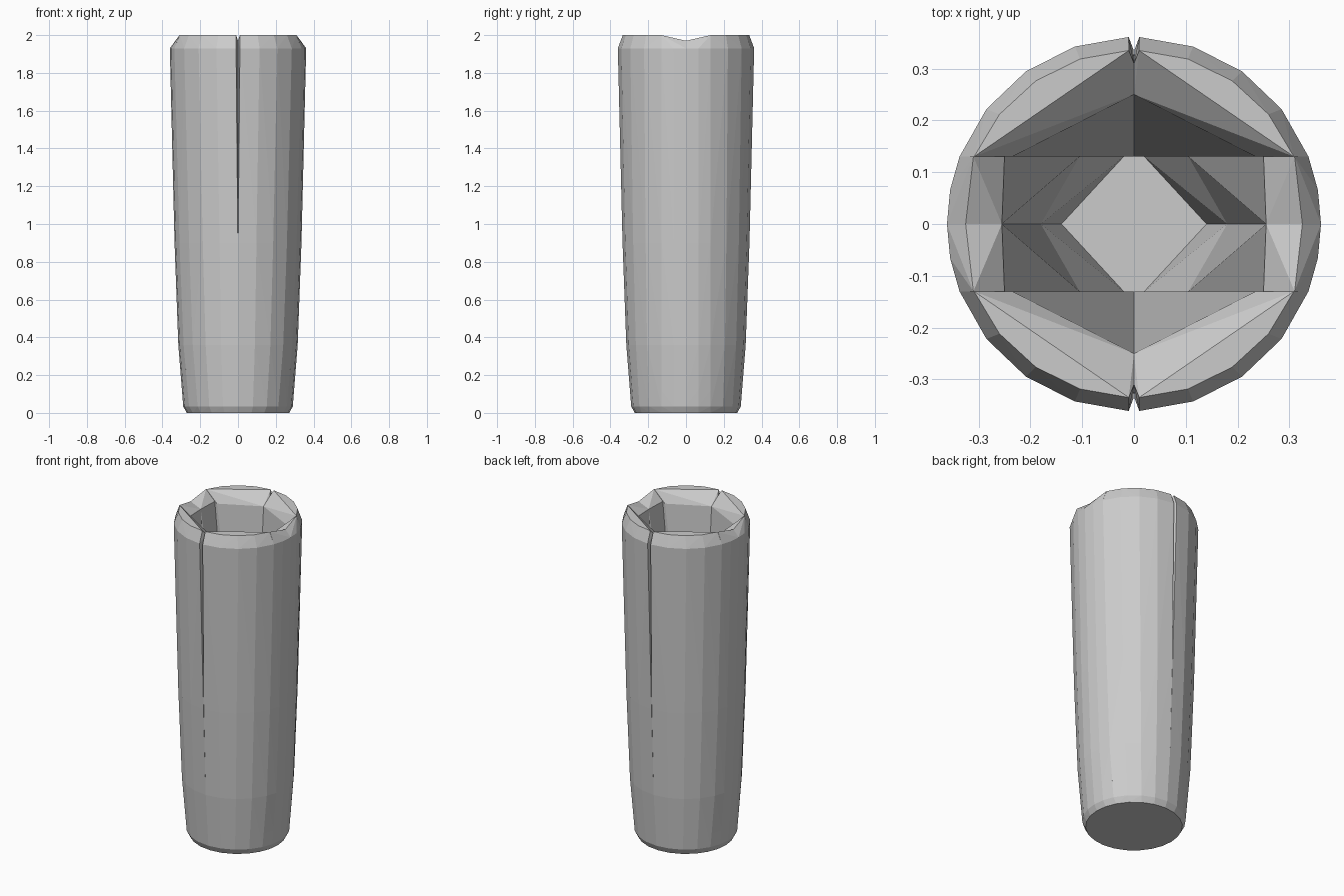
import bpy, bmesh, math

if "Cube" in bpy.data.objects:
    bpy.data.objects.remove(bpy.data.objects["Cube"])

# Outer profile (height, radius) of the tapered tumbler
PROFILE = [(0, .272), (.035, .29), (.36, .316), (.9, .336), (1.93, .361), (2, .335)]
CUT = .13      # split line between side and front/back wall panels
FLOOR = .12    # top of the base
STEP = .36     # seam between lower and upper side panels


def radius(z):
    for (z0, r0), (z1, r1) in zip(PROFILE, PROFILE[1:]):
        if z <= z1:
            return r0 + (r1 - r0) * (z - z0) / (z1 - z0)
    return PROFILE[-1][1]


def hull(name, pts, sx=1, sy=1):
    """Flat-faced convex part, mirrored by the signs."""
    bm = bmesh.new()
    for x, y, z in pts:
        bm.verts.new((x * sx, y * sy, z))
    res = bmesh.ops.convex_hull(bm, input=bm.verts[:])
    junk = {v for v in res["geom_interior"] + res["geom_unused"]
            if isinstance(v, bmesh.types.BMVert)}
    bmesh.ops.delete(bm, geom=list(junk), context='VERTS')
    bmesh.ops.recalc_face_normals(bm, faces=bm.faces[:])
    me = bpy.data.meshes.new(name)
    bm.to_mesh(me)
    bm.free()
    ob = bpy.data.objects.new(name, me)
    bpy.context.collection.objects.link(ob)


def arc(z, a0, a1, n):
    r = radius(z)
    return [(r * math.cos(a0 + (a1 - a0) * i / n),
             r * math.sin(a0 + (a1 - a0) * i / n), z) for i in range(n + 1)]


def split(z):
    return math.asin(CUT / radius(z))


# Long front and back wall panels, full height
front = []
for z, _ in PROFILE:
    gap = .03 * max(0, (z - .8) / 1.2)   # slit opening towards the rim
    front += arc(z, split(z), math.pi / 2 - gap, 4)
front += [(0, .31, 1.97), (0, .25, 1.93), (.235, CUT, 1.93),
          (0, CUT, FLOOR), (0, CUT, 0)]

# Upper side panels
upper = []
for z in (STEP, .9, 1.93):
    upper += arc(z, 0, split(z), 2)
upper += [(.325, 0, 1.97), (.31, CUT, 2), (.255, 0, 1.94), (.25, CUT, 1.94),
          (.18, 0, STEP), (.105, CUT, STEP)]

# Lower side panels forming the diamond-shaped well
lower = []
for z in (FLOOR, STEP):
    lower += arc(z, 0, split(z), 2)
lower += [(.18, 0, STEP), (.105, CUT, STEP), (.14, 0, FLOOR), (.02, CUT, FLOOR)]

for sx, side in ((1, "right"), (-1, "left")):
    for sy, end in ((1, "back"), (-1, "front")):
        hull(f"{end}_{side}_wall", front, sx, sy)
        hull(f"{side}_{end}_upper_panel", upper, sx, sy)
        hull(f"{side}_{end}_lower_panel", lower, sx, sy)

# Solid base between the front and back panels
base = []
for z in (0, .035, FLOOR):
    base += arc(z, -split(z), split(z), 4)
base += [(-x, y, z) for x, y, z in base]
hull("base", base)
